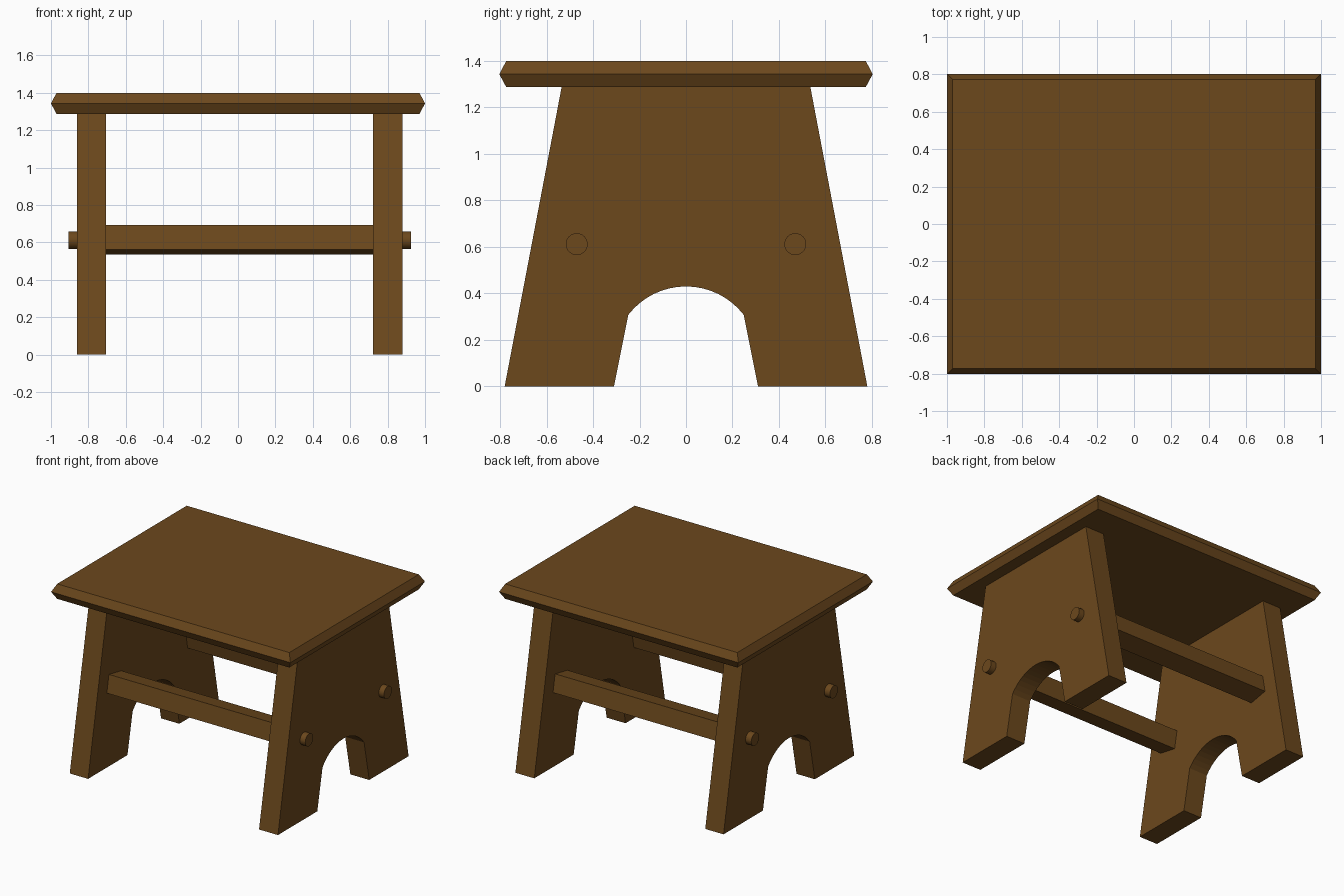
import bpy, bmesh
from math import sin, cos, asin, atan2, pi
from mathutils import Matrix

if "Cube" in bpy.data.objects:
    bpy.data.objects.remove(bpy.data.objects["Cube"])

wood = bpy.data.materials.new("wood")
wood.diffuse_color = (0.15, 0.065, 0.012, 1)
wood.use_nodes = True
wood.node_tree.nodes["Principled BSDF"].inputs["Base Color"].default_value = wood.diffuse_color

SEAT_Z = 1.287
FOOT_Y, TOP_Y = 0.78, 0.535
LEAN = atan2(FOOT_Y - TOP_Y, SEAT_Z)


def finish(bm, name):
    bmesh.ops.recalc_face_normals(bm, faces=bm.faces[:])
    mesh = bpy.data.meshes.new(name)
    bm.to_mesh(mesh)
    bm.free()
    obj = bpy.data.objects.new(name, mesh)
    mesh.materials.append(wood)
    bpy.context.collection.objects.link(obj)
    return obj


# Seat: slab with a raised middle edge, chamfered above and below
def seat():
    bm = bmesh.new()
    rings = []
    for z, inset in ((SEAT_Z, 0.03), (1.343, 0), (1.4, 0.03)):
        x, y = 1 - inset, 0.803 - inset
        rings.append([bm.verts.new((sx * x, sy * y, z))
                      for sx, sy in ((-1, -1), (1, -1), (1, 1), (-1, 1))])
    bm.faces.new(rings[0])
    bm.faces.new(rings[-1])
    for a, b in zip(rings, rings[1:]):
        for i in range(4):
            j = (i + 1) % 4
            bm.faces.new((a[i], a[j], b[j], b[i]))
    finish(bm, "seat")


# Leg panel: tapered board with an arched cut-out
def leg_panel(name, x0, x1):
    half, spring, crown = 0.248, 0.308, 0.43
    rise = crown - spring
    r = (half ** 2 + rise ** 2) / (2 * rise)
    a = asin(half / r)
    n = 16
    arch = [(r * sin(a - 2 * a * i / n), crown - r + r * cos(a - 2 * a * i / n))
            for i in range(n + 1)]
    outline = ([(FOOT_Y, 0), (TOP_Y, SEAT_Z), (-TOP_Y, SEAT_Z), (-FOOT_Y, 0), (-0.31, 0)]
               + arch[::-1] + [(0.31, 0)])
    bm = bmesh.new()
    face = bm.faces.new([bm.verts.new((x0, y, z)) for y, z in outline])
    ext = bmesh.ops.extrude_face_region(bm, geom=[face])
    bmesh.ops.translate(bm, vec=(x1 - x0, 0, 0),
                        verts=[v for v in ext["geom"] if isinstance(v, bmesh.types.BMVert)])
    finish(bm, name)


# Stretcher rail: square bar leaning with the leg edges
def stretcher(name, side):
    bm = bmesh.new()
    m = (Matrix.Translation((0.0075, side * 0.47, 0.614))
         @ Matrix.Rotation(side * LEAN, 4, 'X')
         @ Matrix.Diagonal((1.435, 0.15, 0.134, 1)))
    bmesh.ops.create_cube(bm, size=1, matrix=m)
    finish(bm, name)


# Round peg poking out of the leg panel
def peg(name, x0, x1, side):
    bm = bmesh.new()
    m = Matrix.Translation(((x0 + x1) / 2, side * 0.47, 0.612)) @ Matrix.Rotation(pi / 2, 4, 'Y')
    bmesh.ops.create_cone(bm, cap_ends=True, segments=32, radius1=0.047, radius2=0.047,
                          depth=x1 - x0, matrix=m)
    obj = finish(bm, name)
    bpy.context.view_layer.objects.active = obj
    obj.select_set(True)
    bpy.ops.object.shade_smooth_by_angle()
    obj.select_set(False)


seat()
leg_panel("left_leg", -0.86, -0.707)
leg_panel("right_leg", 0.722, 0.88)
for side, label in ((-1, "front"), (1, "back")):
    stretcher(label + "_stretcher", side)
    peg(label + "_left_peg", -0.907, -0.8, side)
    peg(label + "_right_peg", 0.8, 0.924, side)
